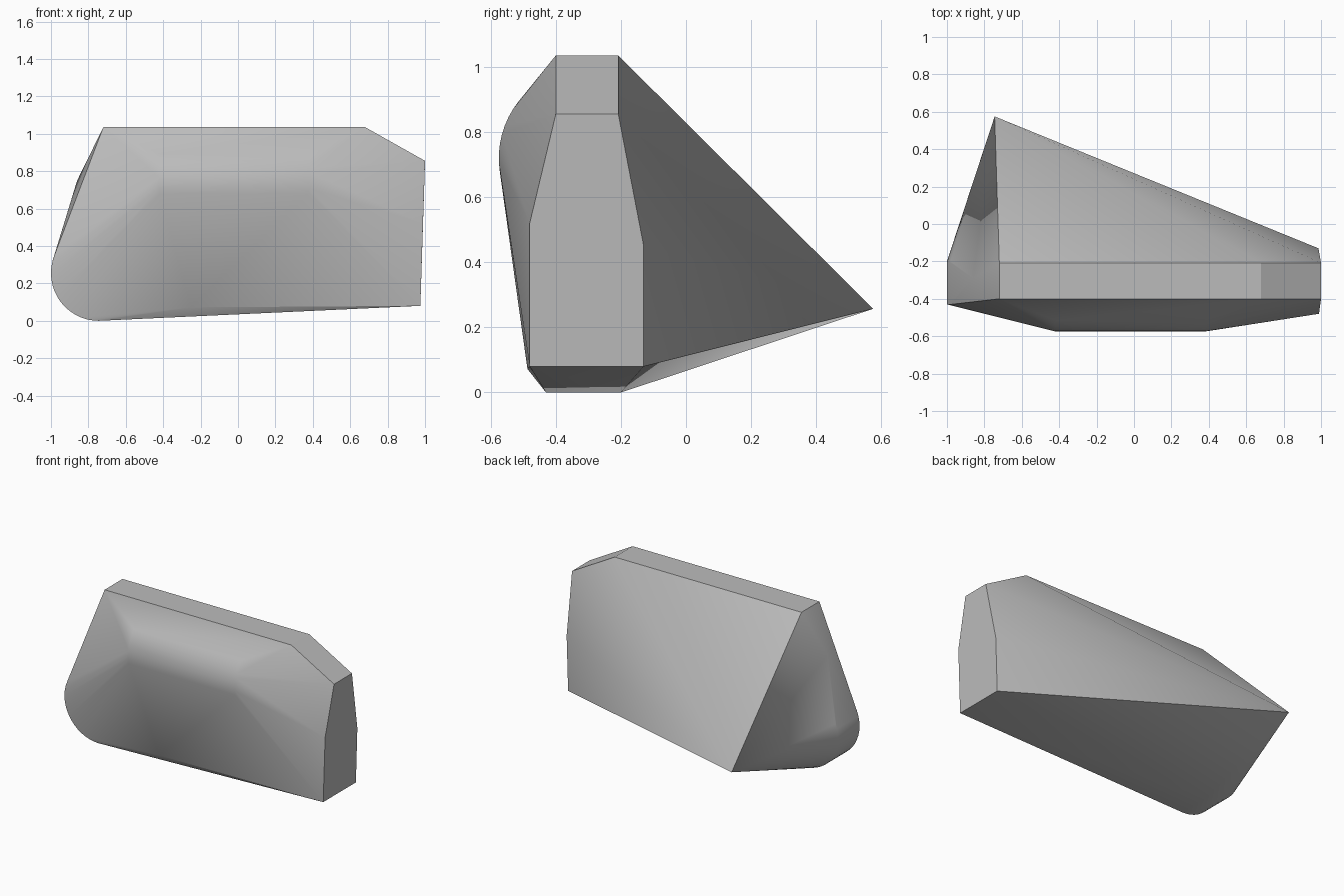
import bpy, bmesh
from math import cos, sin, pi, radians

cube = bpy.data.objects.get("Cube")
if cube:
    bpy.data.objects.remove(cube, do_unlink=True)

grey = bpy.data.materials.new("plain grey")
grey.use_nodes = True
tone = (0.5, 0.5, 0.5, 1)
grey.diffuse_color = tone
grey.node_tree.nodes["Principled BSDF"].inputs["Base Color"].default_value = tone


def arc(ca, cb, r, start, end, steps):
    """Points of a circular arc in a plane, angles in degrees."""
    angles = [radians(start + (end - start) * i / steps) for i in range(steps + 1)]
    return [(ca + r * cos(a), cb + r * sin(a)) for a in angles]


points = []

# Flat top ridge, sloping down to the right end
for x, z in ((-0.72, 1.035), (0.68, 1.035), (1.0, 0.855)):
    points += [(x, y, z) for y in (-0.4, -0.208)]

# Lower right end, wider than the ridge
points += [(0.989, -0.48, 0.52), (0.986, -0.13, 0.45)]
points += [(0.975, y, 0.08) for y in (-0.48, -0.13)]

# Round lower left corner
for x, z in arc(-0.745, 0.255, 0.255, 120, 300, 24):
    points += [(x, y, z) for y in (-0.43, -0.2)]

# Rounded swelling along the front
for y, z in arc(-0.295, 0.72, 0.28, 142, 188, 8):
    points += [(x, y, z) for x in (-0.42, 0.38)]

# Front lower edge, left shoulder and rear tip
points += [(-0.25, -0.487, 0.072), (-0.86, -0.29, 0.75), (-0.745, 0.575, 0.257)]

# Stretch one tight skin over all the points
bm = bmesh.new()
for p in points:
    bm.verts.new(p)
hull = bmesh.ops.convex_hull(bm, input=bm.verts[:])
bmesh.ops.delete(bm, geom=[v for v in bm.verts if not v.link_faces], context="VERTS")
bmesh.ops.dissolve_limit(bm, angle_limit=radians(0.5), verts=bm.verts[:], edges=bm.edges[:])
bmesh.ops.recalc_face_normals(bm, faces=bm.faces[:])
mesh = bpy.data.meshes.new("body")
bm.to_mesh(mesh)
bm.free()
mesh.materials.append(grey)
body = bpy.data.objects.new("body", mesh)
bpy.context.collection.objects.link(body)

# Smooth the gentle turns, keep the hard edges
bpy.ops.object.select_all(action="DESELECT")
body.select_set(True)
bpy.context.view_layer.objects.active = body
bpy.ops.object.shade_smooth_by_angle(angle=radians(29))
